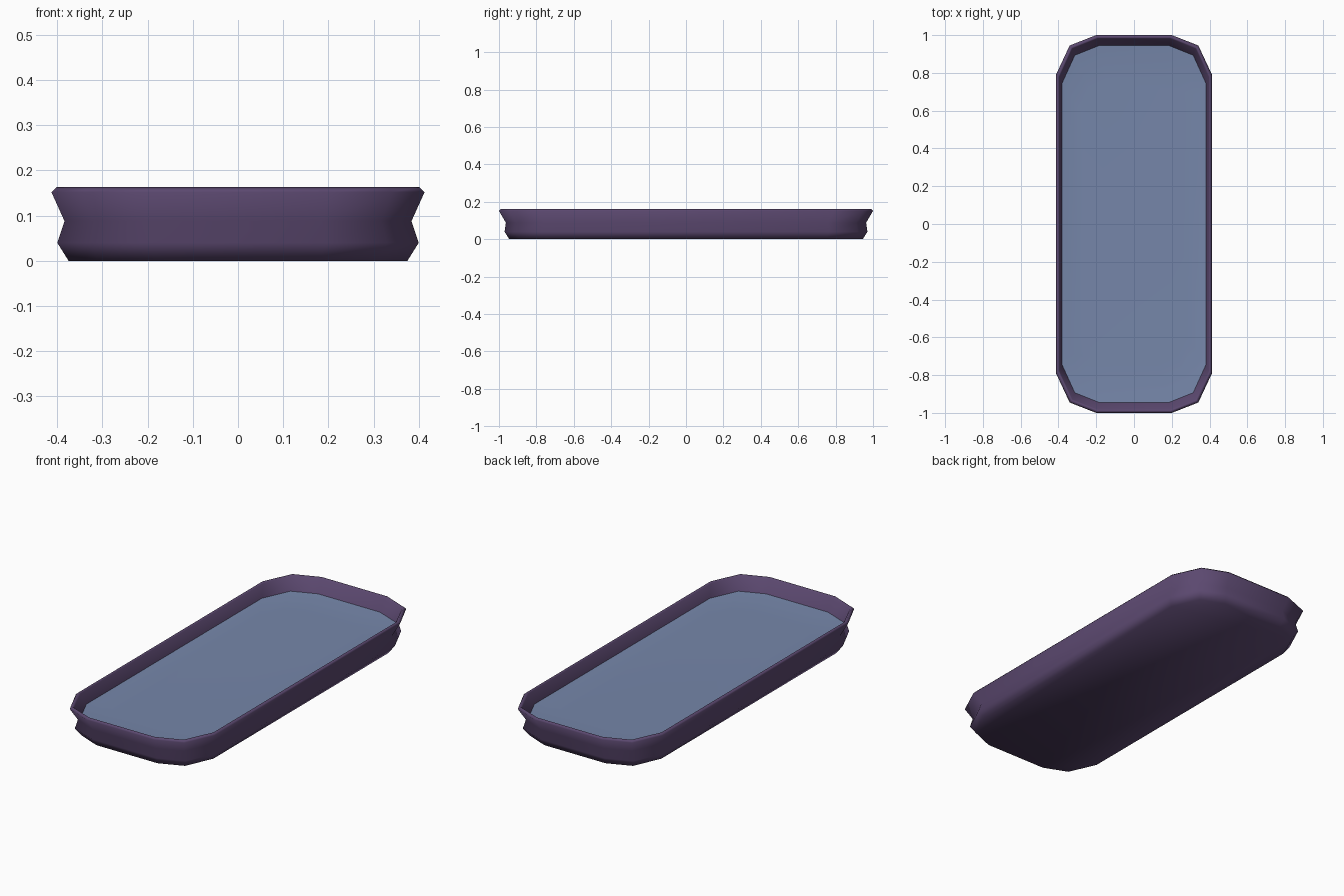
import bpy, bmesh

if "Cube" in bpy.data.objects:
    bpy.data.objects.remove(bpy.data.objects["Cube"])

# quarter outline as fractions of half width / half length
QUARTER = [(1.0, 0.79), (0.825, 0.945), (0.485, 1.0)]


def outline(hx, hy, z):
    q = [(x * hx, y * hy) for x, y in QUARTER]
    pts = q + [(-x, y) for x, y in reversed(q)]
    pts += [(-x, -y) for x, y in q] + [(x, -y) for x, y in reversed(q)]
    return [(x, y, z) for x, y in pts]


def material(name, color):
    m = bpy.data.materials.new(name)
    m.diffuse_color = color
    m.use_nodes = True
    m.node_tree.nodes["Principled BSDF"].inputs["Base Color"].default_value = m.diffuse_color
    return m


def loft(name, rings, mat, cap_start=False, cap_end=False):
    bm = bmesh.new()
    loops = [[bm.verts.new(p) for p in outline(*r)] for r in rings]
    n = len(loops[0])
    for a, b in zip(loops, loops[1:]):
        for i in range(n):
            j = (i + 1) % n
            bm.faces.new((a[i], a[j], b[j], b[i]))
    if cap_start:
        bm.faces.new(list(reversed(loops[0])))
    if cap_end:
        bm.faces.new(loops[-1])
    for f in bm.faces:
        f.smooth = True
    me = bpy.data.meshes.new(name)
    bm.to_mesh(me)
    bm.free()
    me.materials.append(mat)
    ob = bpy.data.objects.new(name, me)
    bpy.context.collection.objects.link(ob)
    return ob


purple = material("purple", (0.105, 0.065, 0.16, 1))
blue = material("slate_blue", (0.18, 0.24, 0.40, 1))

# tray shell: base, bulge, waist, flared rim, inner wall
loft("tray_shell", [
    (0.375, 0.945, 0.0), (0.400, 0.970, 0.04), (0.384, 0.963, 0.088),
    (0.413, 1.0, 0.152), (0.402, 0.99, 0.163), (0.396, 0.982, 0.155),
    (0.380, 0.945, 0.092)], purple, cap_start=True)

# slightly dished inlay
loft("inlay", [(0.380, 0.945, 0.092), (0.34, 0.86, 0.086), (0.28, 0.75, 0.084)],
     blue, cap_end=True)
